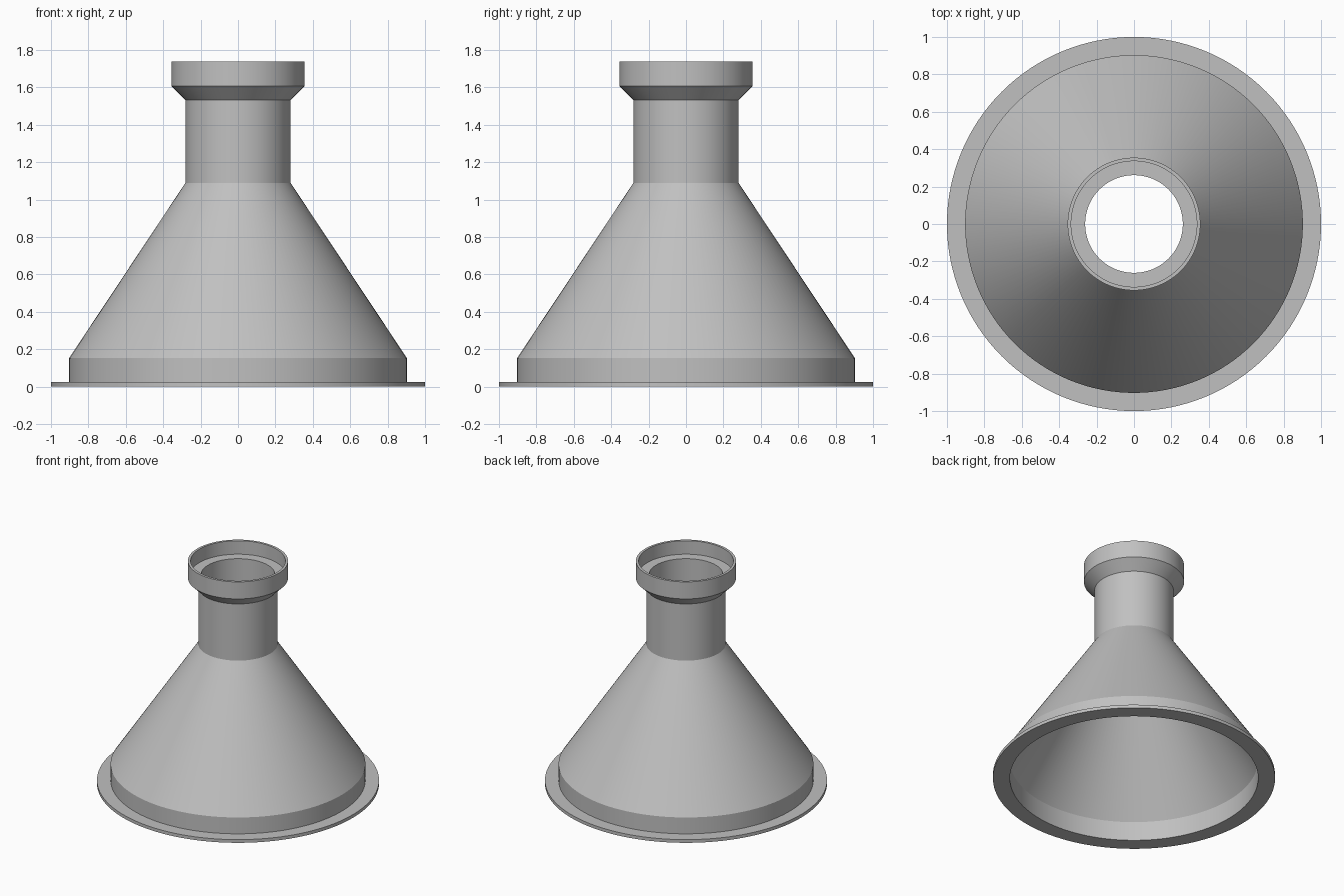
import bpy, bmesh, math

if "Cube" in bpy.data.objects:
    bpy.data.objects.remove(bpy.data.objects["Cube"])

SEGMENTS = 128

grey = bpy.data.materials.new("light_grey")
grey.diffuse_color = (0.53, 0.53, 0.53, 1)
grey.use_nodes = True
grey.node_tree.nodes["Principled BSDF"].inputs["Base Color"].default_value = grey.diffuse_color


def lathe(name, profile):
    """Spin a closed (radius, height) profile around the z axis."""
    bm = bmesh.new()
    rings = []
    for i in range(SEGMENTS):
        a = 2 * math.pi * i / SEGMENTS
        rings.append([bm.verts.new((r * math.cos(a), r * math.sin(a), z)) for r, z in profile])
    n = len(profile)
    for i in range(SEGMENTS):
        here, there = rings[i], rings[(i + 1) % SEGMENTS]
        for j in range(n):
            k = (j + 1) % n
            bm.faces.new((here[j], there[j], there[k], here[k]))
    bmesh.ops.recalc_face_normals(bm, faces=bm.faces)
    mesh = bpy.data.meshes.new(name)
    bm.to_mesh(mesh)
    bm.free()
    mesh.materials.append(grey)
    obj = bpy.data.objects.new(name, mesh)
    bpy.context.collection.objects.link(obj)
    bpy.context.view_layer.objects.active = obj
    obj.select_set(True)
    bpy.ops.object.shade_smooth_by_angle(angle=math.radians(25))
    obj.select_set(False)
    return obj


# Hollow funnel: flange, skirt, cone, neck and cup as one thin shell
outside = [(1.0, 0), (1.0, 0.025), (0.903, 0.025), (0.903, 0.153), (0.281, 1.09),
           (0.281, 1.533), (0.355, 1.607), (0.355, 1.74)]
inside = [(0.336, 1.74), (0.336, 1.635), (0.261, 1.635), (0.261, 1.084),
          (0.88, 0.149), (0.88, 0)]
lathe("funnel_shell", outside + inside)
